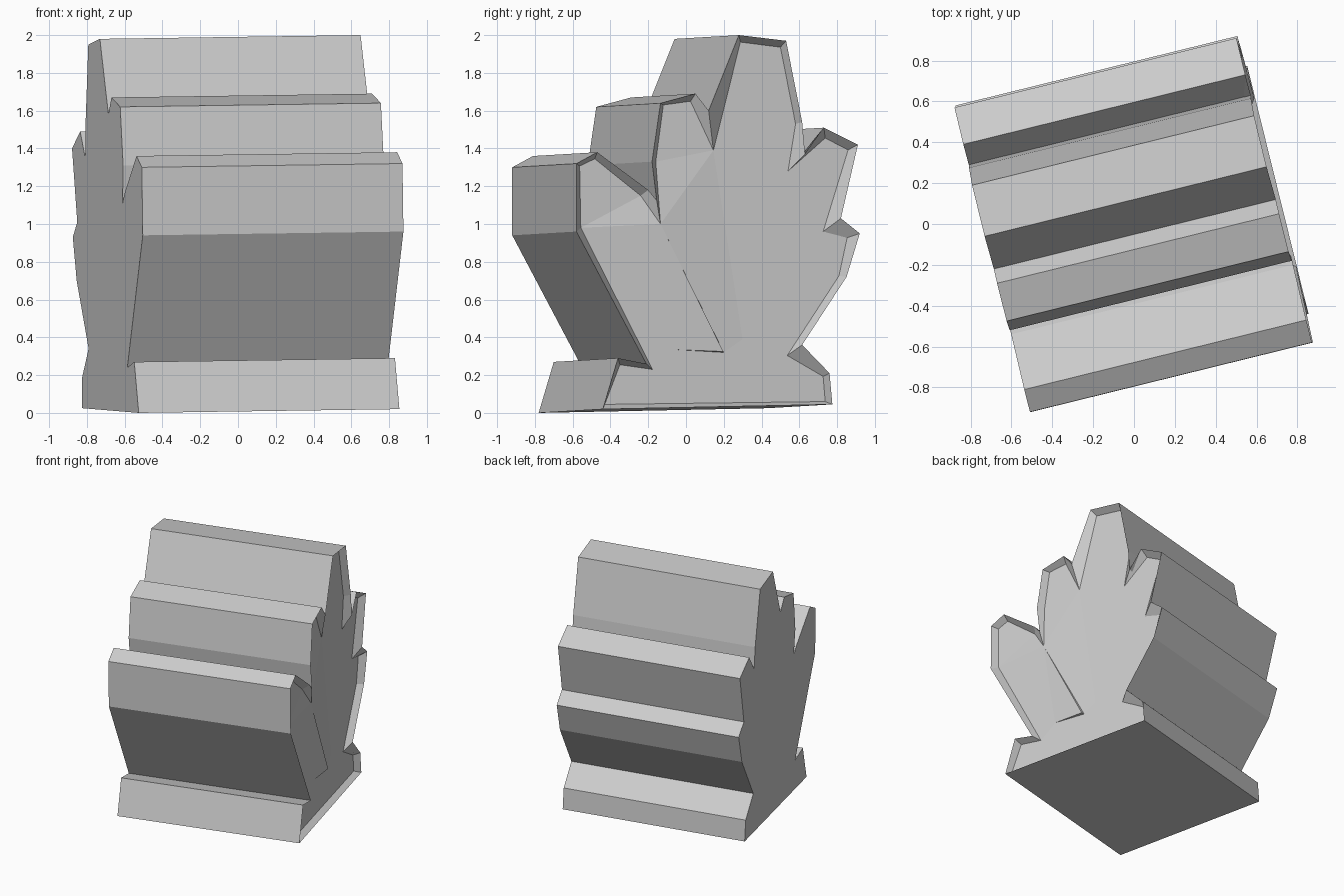
import bpy, bmesh
from mathutils import Vector

cube = bpy.data.objects.get("Cube")
if cube:
    bpy.data.objects.remove(cube)

# One flat stone colour
stone = bpy.data.materials.new("light_grey")
stone.use_nodes = True
stone.diffuse_color = (0.6, 0.6, 0.6, 1)
stone.node_tree.nodes["Principled BSDF"].inputs["Base Color"].default_value = (0.6, 0.6, 0.6, 1)

# Leaf profile (y, z): base front, three front lobes, back lobes, base back
RIM = [(-.44, .02), (-.36, .29), (-.21, .26),
       (-.58, .96), (-.58, 1.32), (-.47, 1.38), (-.2, 1.18), (-.155, 1.125),
       (-.18, 1.33), (-.135, 1.64), (.05, 1.69), (.12, 1.6),
       (.28, 2.0), (.53, 1.97), (.615, 1.54), (.63, 1.37),
       (.73, 1.51), (.91, 1.42), (.82, 1.03),
       (.92, .95), (.85, .72), (.615, .36), (.76, .21), (.775, .045)]
# Matching recessed floor outline
FLOOR = [(-.43, .045), (-.35, .255), (-.177, .23),
         (-.557, .98), (-.563, 1.307), (-.483, 1.345), (-.24, 1.15), (-.135, 1.0),
         (-.16, 1.33), (-.12, 1.63), (.024, 1.65), (.145, 1.39),
         (.288, 1.963), (.5, 1.936), (.58, 1.53), (.54, 1.28),
         (.737, 1.455), (.858, 1.392), (.726, .96),
         (.853, .927), (.81, .726), (.536, .304), (.726, .193), (.737, .06)]
DEPTH = 0.05
AXIS = Vector((-1.38, -0.34, -0.02))


def on_end(y, z, depth=0.0):
    """Point on the slightly turned end plane, pushed in by depth."""
    return Vector((0.732 - 0.247 * y - 0.014 * (z - 1) - depth, y, z))


bm = bmesh.new()
rim = [bm.verts.new(on_end(*p)) for p in RIM]
far = [bm.verts.new(on_end(*p) + AXIS) for p in RIM]
floor = [bm.verts.new(on_end(*p, DEPTH)) for p in FLOOR]
floor[7].co.x += 0.03  # raised fold where the lobes meet

# Long sides and recess walls
count = len(RIM)
for i in range(count):
    j = (i + 1) % count
    bm.faces.new((rim[i], rim[j], far[j], far[i]))
    bm.faces.new((rim[j], rim[i], floor[i], floor[j]))
bm.faces.new(far)

# Palm: raised flap and thin crease
flap = bm.verts.new(on_end(-.055, .335, DEPTH))
crease_top = bm.verts.new(on_end(.197, .325, DEPTH - 0.02))
crease_low = bm.verts.new(on_end(.2, .32, DEPTH))
palm = bm.verts.new(on_end(.3, .39, DEPTH))
v = floor
fold, notch = v[7], v[11]
for face in (v[3:7], (v[3], v[6], fold), (v[2], v[3], fold, flap),
             (fold, crease_top, flap), (fold, crease_low, crease_top),
             (flap, crease_top, crease_low), (fold, notch, palm, crease_low),
             (fold, v[8], notch), v[8:12], v[11:16],
             [notch] + v[15:22] + [palm],
             v[21:] + v[:3] + [flap, crease_low, palm]):
    bm.faces.new(face)

bmesh.ops.recalc_face_normals(bm, faces=bm.faces)
mesh = bpy.data.meshes.new("leaf_block")
bm.to_mesh(mesh)
bm.free()
mesh.materials.append(stone)
block = bpy.data.objects.new("leaf_block", mesh)
bpy.context.collection.objects.link(block)
